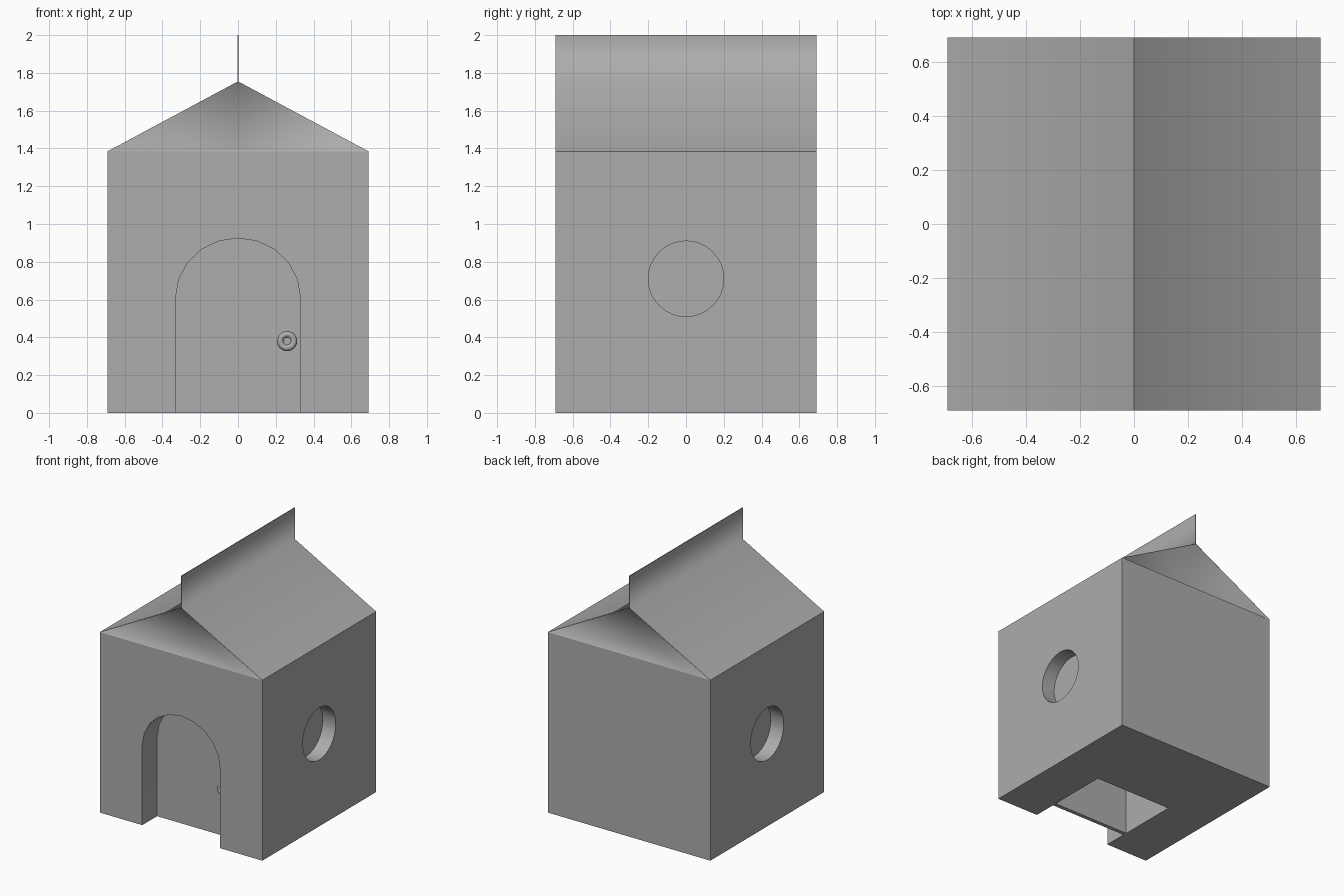
import bpy, bmesh, math
from mathutils import Matrix

cube = bpy.data.objects.get("Cube")
if cube:
    bpy.data.objects.remove(cube, do_unlink=True)

HALF, EAVE, RIDGE, TOP = 0.69, 1.385, 1.755, 2.0
FIN = 0.003       # half thickness of the ridge fin
DOOR_W = 0.33
GREY = (0.418, 0.418, 0.418, 1)

grey = bpy.data.materials.new("plain grey")
grey.use_nodes = True
grey.diffuse_color = GREY
grey.node_tree.nodes["Principled BSDF"].inputs["Base Color"].default_value = GREY


def finish(name, bm, angle=None):
    """Turn a bmesh into a named object, smooth up to the given angle."""
    bmesh.ops.recalc_face_normals(bm, faces=bm.faces)
    mesh = bpy.data.meshes.new(name)
    bm.to_mesh(mesh)
    bm.free()
    mesh.materials.append(grey)
    obj = bpy.data.objects.new(name, mesh)
    bpy.context.collection.objects.link(obj)
    if angle is not None:
        smooth(obj, angle)
    return obj


def smooth(obj, angle):
    bpy.ops.object.select_all(action='DESELECT')
    obj.select_set(True)
    bpy.context.view_layer.objects.active = obj
    bpy.ops.object.shade_smooth_by_angle(angle=math.radians(angle))


def weight_normals(obj):
    """Let large faces dominate the smooth shading."""
    mod = obj.modifiers.new("weighted_normals", 'WEIGHTED_NORMAL')
    mod.mode, mod.keep_sharp = 'FACE_AREA', True


def arch_prism(y0, y1, bottom):
    """Round-topped door shape between two depths."""
    points = [(-DOOR_W, bottom), (DOOR_W, bottom)]
    for i in range(11):
        a = math.pi * i / 10
        points.append((DOOR_W * math.cos(a), 0.61 + 0.315 * math.sin(a)))
    bm = bmesh.new()
    face = bm.faces.new([bm.verts.new((x, y0, z)) for x, z in points])
    out = bmesh.ops.extrude_face_region(bm, geom=[face])["geom"]
    verts = [v for v in out if isinstance(v, bmesh.types.BMVert)]
    bmesh.ops.translate(bm, verts=verts, vec=(0, y1 - y0, 0))
    return bm


def cut(obj, cutter):
    cutter.hide_render = True
    mod = obj.modifiers.new("cut", 'BOOLEAN')
    mod.operation, mod.solver, mod.object = 'DIFFERENCE', 'EXACT', cutter
    bpy.context.view_layer.objects.active = obj
    bpy.ops.object.modifier_apply(modifier=mod.name)
    bpy.data.objects.remove(cutter, do_unlink=True)


# Body block with doorway hollow and a round window recess on each side
bm = bmesh.new()
bmesh.ops.create_cube(bm, size=1, matrix=Matrix.Translation((0, 0, EAVE / 2))
                      @ Matrix.Diagonal((2 * HALF, 2 * HALF, EAVE, 1)))
walls = finish("walls", bm)
cut(walls, finish("doorway_cutter", arch_prism(-0.8, -0.01, -0.1)))
for side in (-1, 1):
    bm = bmesh.new()
    bmesh.ops.create_cone(bm, cap_ends=True, segments=32, radius1=0.2, radius2=0.2, depth=0.22,
                          matrix=Matrix.Translation((side * HALF, 0, 0.71))
                          @ Matrix.Rotation(math.pi / 2, 4, 'Y'))
    cut(walls, finish("window_cutter", bm))
smooth(walls, 30)

# Door panel set back in the doorway
finish("door", arch_prism(-0.51, -0.48, 0), 30)

# Door knob: a turned profile of radius and distance from the door
profile = [(0.02, 0), (0.02, 0.02), (0.036, 0.02), (0.048, 0.025), (0.053, 0.036), (0.048, 0.048),
           (0.036, 0.053), (0.025, 0.048), (0.02, 0.04), (0, 0.04)]
bm = bmesh.new()
verts = [bm.verts.new((r, -d, 0)) for r, d in profile]
edges = [bm.edges.new(pair) for pair in zip(verts, verts[1:])]
bmesh.ops.spin(bm, geom=verts + edges, axis=(0, 1, 0), cent=(0, 0, 0),
               angle=2 * math.pi, steps=24, use_merge=True)
bmesh.ops.remove_doubles(bm, verts=bm.verts, dist=0.0001)
bmesh.ops.translate(bm, verts=bm.verts, vec=(0.26, -0.51, 0.38))
finish("door_knob", bm, 50)

# Roof slopes rising into the thin upright fin
section = [(-HALF, EAVE), (-FIN, RIDGE), (-FIN, TOP), (FIN, TOP), (FIN, RIDGE), (HALF, EAVE)]
bm = bmesh.new()
rows = [[bm.verts.new((x, y, z)) for x, z in section] for y in (-HALF, HALF)]
for i in range(5):
    bm.faces.new((rows[0][i], rows[0][i + 1], rows[1][i + 1], rows[1][i]))
for row in rows:
    bm.faces.new(row[1:5])
weight_normals(finish("roof", bm, 70))

# Folded-in gables: two flaps leaning in over a flat triangle
for name, end in (("front_gable_fold", -1), ("back_gable_fold", 1)):
    bm = bmesh.new()
    left, right, ridge, inner = [bm.verts.new(p) for p in (
        (-HALF, end * HALF, EAVE), (HALF, end * HALF, EAVE),
        (0, end * HALF, RIDGE), (0, end * (HALF - 0.22), EAVE + 0.008))]
    for tri in ((left, inner, ridge), (right, ridge, inner), (left, right, inner)):
        bm.faces.new(tri)
    obj = finish(name, bm)
    # Face the folds outward: the flat triangle must look up
    if obj.data.polygons[2].normal.z < 0:
        obj.data.flip_normals()
    smooth(obj, 180)
    weight_normals(obj)
